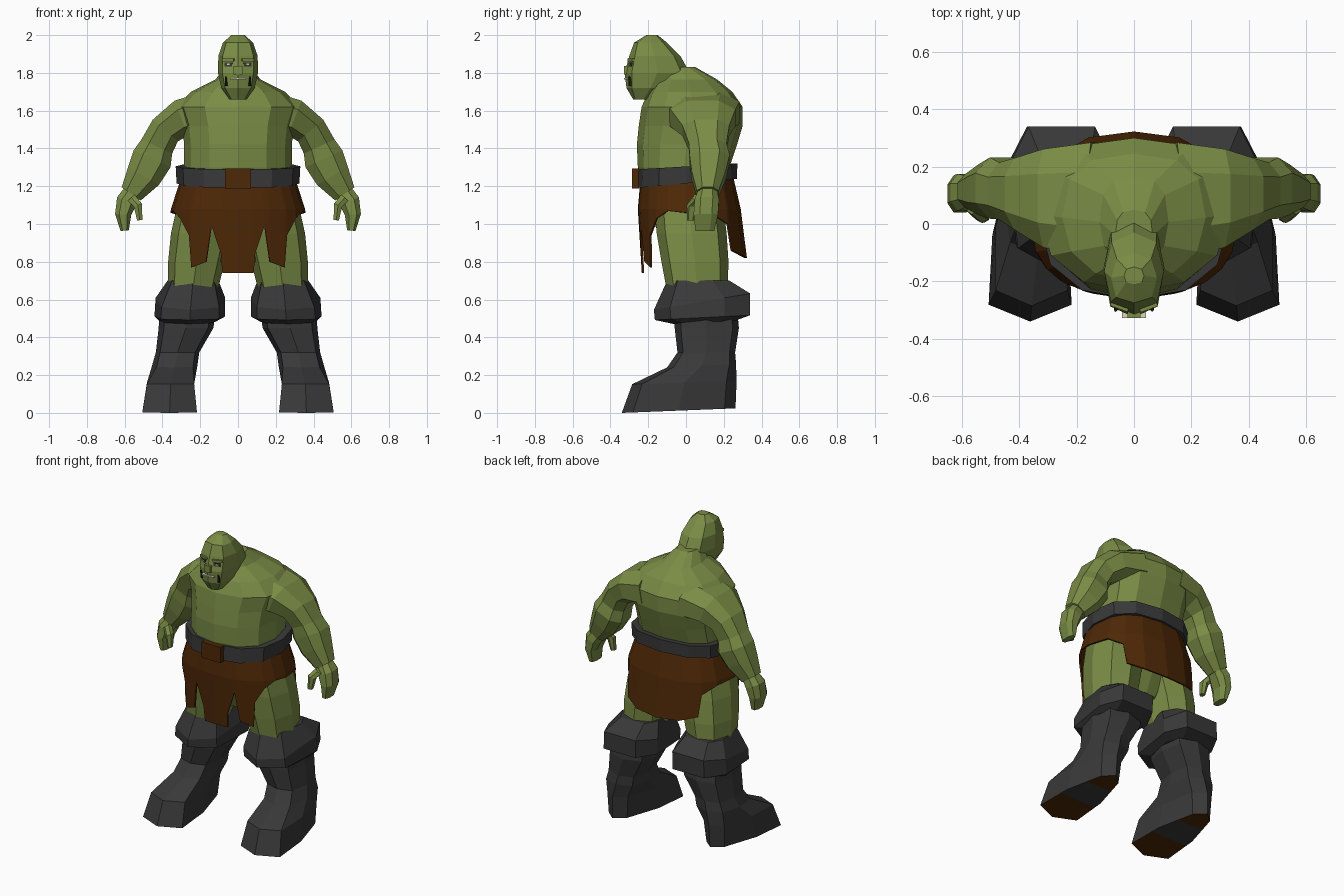
import bpy, bmesh, math
from mathutils import Vector

if "Cube" in bpy.data.objects:
    bpy.data.objects.remove(bpy.data.objects["Cube"])


def material(name, rgb):
    m = bpy.data.materials.new(name)
    m.diffuse_color = (*rgb, 1)
    m.use_nodes = True
    m.node_tree.nodes["Principled BSDF"].inputs["Base Color"].default_value = m.diffuse_color
    return m


GREEN = material("green skin", (0.193, 0.262, 0.060))
GREY = material("charcoal leather", (0.040, 0.040, 0.040))
BROWN = material("brown leather", (0.076, 0.021, 0.002))
IVORY = material("ivory", (0.70, 0.68, 0.50))
DARK = material("dark tusk", (0.012, 0.012, 0.01))


def finish(name, bm, *mats):
    bmesh.ops.recalc_face_normals(bm, faces=bm.faces)
    me = bpy.data.meshes.new(name)
    bm.to_mesh(me)
    bm.free()
    ob = bpy.data.objects.new(name, me)
    for m in mats:
        me.materials.append(m)
    bpy.context.collection.objects.link(ob)
    return ob


def power(v, e):
    return math.copysign(abs(v) ** (2 / e), v)


def ring(z, cx, rx, yf, yb, n=8, ef=2.4, eb=2.4, tilt=0, k=0):
    """Rounded cross-section; tilt raises the back, k widens the front."""
    pts, cy, ry = [], (yf + yb) / 2, (yb - yf) / 2
    for i in range(n):
        t = math.tau * i / n
        s, c = math.sin(t), math.cos(t)
        e = ef if c > 0 else eb
        u, v = power(s, e), power(c, e)
        pts.append((cx + rx * u * (1 + k * v), cy - ry * v, z - tilt * ry * v))
    return pts


def loft(name, rings, *mats, side=1, cuts=()):
    bm = bmesh.new()
    loops = [[bm.verts.new((side * x, y, z)) for x, y, z in r] for r in rings]
    n = len(loops[0])
    for a, b in zip(loops, loops[1:]):
        for i in range(n):
            j = (i + 1) % n
            bm.faces.new((a[i], a[j], b[j], b[i]))
    bm.faces.new(loops[0])
    bm.faces.new(loops[-1])
    for y in cuts:  # split the sole into bands across y
        geom = [f for f in bm.faces if all(v.co.z < .05 for v in f.verts)]
        geom += list({e for f in geom for e in f.edges} | {v for f in geom for v in f.verts})
        bmesh.ops.bisect_plane(bm, geom=geom, plane_co=(0, y, 0), plane_no=(0, 1, 0))
    return finish(name, bm, *mats)


def limb(name, nodes, mat, side, n=8):
    """Tube through (x, y, z, half width, half depth), square to its path in xz."""
    rings = []
    for i, (x, y, z, a, b) in enumerate(nodes):
        p, q = nodes[max(i - 1, 0)], nodes[min(i + 1, len(nodes) - 1)]
        d = Vector((q[0] - p[0], 0, q[2] - p[2])).normalized()
        r = []
        for j in range(n):
            t = math.tau * (j + 0.5) / n
            u, v = a * power(math.cos(t), 2.5) * 1.06, b * power(math.sin(t), 2.5) * 1.06
            r.append((x - d.z * u, y + v, z + d.x * u))
        rings.append(r)
    return loft(name, rings, mat, side=side)


def box(name, loc, size, mat, rot=0):
    bm = bmesh.new()
    bmesh.ops.create_cube(bm, size=1)
    bmesh.ops.scale(bm, vec=size, verts=bm.verts)
    ob = finish(name, bm, mat)
    ob.location = loc
    ob.rotation_euler.z = rot
    return ob


# torso with hunched back, pelvis and neck
torso = [(0.80, .11, -.07, .12), (0.92, .20, -.13, .17), (1.05, .26, -.19, .21),
         (1.30, .285, -.255, .23), (1.42, .285, -.26, .27), (1.52, .295, -.25, .30),
         (1.62, .33, -.235, .30), (1.70, .25, -.20, .245), (1.765, .12, -.15, .165),
         (1.83, .065, -.13, .05)]
body = loft("torso", [ring(z, 0, w, f, b, 12, 2.2, 2.7) for z, w, f, b in torso], GREEN)

# head
skull = [(1.66, .045, -.28, -.17), (1.72, .088, -.315, -.06), (1.80, .106, -.325, .02),
         (1.89, .104, -.30, -.03), (1.96, .08, -.275, -.10), (2.0, .035, -.21, -.15)]
head = loft("head", [ring(z, 0, w, f, b, 8, 2.8, 2.4) for z, w, f, b in skull], GREEN)
bpy.context.view_layer.update()


def on_face(x, z):
    return head.ray_cast(Vector((x, -1, z)), Vector((0, 1, 0)))[1]


# face details
box("nose", (0, -.313, 1.815), (.045, .03, .045), GREEN)
box("mouth", on_face(0, 1.768) + Vector((0, .004, 0)), (.085, .022, .008), IVORY)
for s, tag in ((1, "right"), (-1, "left")):
    p = on_face(s * .05, 1.845)
    box("eye_" + tag, p, (.042, .008, .022), GREY, s * .35)
    box("pupil_" + tag, p + Vector((0, -.003, 0)), (.012, .008, .009), IVORY, s * .35)
    box("brow_" + tag, on_face(s * .05, 1.868), (.065, .02, .015), GREEN, s * .35)
    p = on_face(s * .062, 1.75)
    loft("tusk_" + tag, [ring(p.z - .02, s * .062, .009, p.y - .012, p.y + .02, 6),
                         ring(p.z + .03, s * .064, .004, p.y - .014, p.y - .004, 6)], DARK)

# belt and buckle
loft("belt", [ring(1.215, 0, .325, -.265, .27, 12, 2.3, 2.5, .09),
              ring(1.305, 0, .33, -.262, .272, 12, 2.3, 2.5, .06)], GREY)
box("buckle", (0, -.268, 1.24), (.14, .036, .105), BROWN)

# ragged skirt: (angle from the front, hem height) for one half
hem = [(0, .74), (10, .74), (11, .84), (19, .99), (24, .80), (40, .77), (43, .94),
       (56, 1.03), (72, 1.07), (90, 1.06), (115, 1.05), (134, 1.0), (137, .86),
       (158, .83), (180, .82)]
columns = hem + [(360 - a, z) for a, z in hem[-2:0:-1]]


def skirt_point(angle, z):
    t = (1.25 - z) / 0.45
    a = math.radians(angle)
    flare = min(1, t / .4)
    front = .24 + .028 * flare - .03 * t
    depth = front if math.cos(a) > 0 else .25 + .02 * flare + .055 * t
    return ((.30 + .058 * flare) * power(math.sin(a), 2.4), -depth * power(math.cos(a), 2.4), z)


bm = bmesh.new()
grid = []
for a, low in columns:
    mid = max(low + .01, 1.08)
    top = 1.225 - .02 * math.cos(math.radians(a))
    grid.append([bm.verts.new(skirt_point(a, z)) for z in (top, mid, low)])
for a, b in zip(grid, grid[1:] + grid[:1]):
    for i in range(2):
        bm.faces.new((a[i], b[i], b[i + 1], a[i + 1]))
skirt = finish("skirt", bm, BROWN)
solid = skirt.modifiers.new("thickness", "SOLIDIFY")
solid.thickness = .01

# limbs and boots, both sides
arm = [(.14, .08, 1.59, .12, .205), (.30, .09, 1.56, .10, .172), (.385, .105, 1.495, .088, .125),
       (.43, .115, 1.41, .09, .10), (.455, .125, 1.345, .108, .107),
       (.50, .12, 1.255, .095, .09), (.565, .115, 1.16, .062, .058)]
hand = [(.555, .115, 1.17, .05, .05), (.59, .11, 1.12, .055, .065),
        (.608, .105, 1.05, .043, .065), (.60, .10, .965, .022, .05)]
thumb = [(.565, .06, 1.14, .025, .025), (.53, .03, 1.10, .024, .025), (.52, .025, 1.02, .015, .018)]
thigh = [(1.15, .16, .15, -.17, .19), (.95, .195, .16, -.155, .215),
         (.80, .22, .15, -.13, .225), (.64, .24, .13, -.10, .22)]
cuff = [(.70, .238, .137, -.10, .24, 0), (.59, .252, .187, -.17, .355, .17),
        (.505, .255, .19, -.165, .355, .05), (.48, .265, .15, -.07, .27, .05)]
boot = [(.56, .265, .15, -.06, .27, 0, 0), (.45, .275, .145, -.06, .28, 0, 0),
        (.32, .32, .115, -.045, .26, 0, 0), (.25, .335, .12, -.10, .265, .05, 0),
        (.16, .357, .125, -.285, .268, .03, .3), (.012, .362, .132, -.34, .262, .04, .45)]
for s, tag in ((1, "right"), (-1, "left")):
    # arm merged into the torso, the separate copy stays hidden
    upper = limb("arm_" + tag, arm, GREEN, s)
    merge = body.modifiers.new("merge_arm_" + tag, "BOOLEAN")
    merge.operation, merge.solver, merge.object = "UNION", "EXACT", upper
    upper.hide_render = True
    upper.hide_set(True)
    limb("hand_" + tag, hand, GREEN, s)
    limb("thumb_" + tag, thumb, GREEN, s, 6)
    loft("thigh_" + tag, [ring(*r, n=8) for r in thigh], GREEN, side=s)
    loft("boot_cuff_" + tag, [ring(*r[:5], n=7, ef=2.4, eb=3.5, tilt=r[5]) for r in cuff], GREY, side=s)
    ob = loft("boot_" + tag, [ring(*r[:5], n=8, ef=3.2, eb=3.2, tilt=r[5], k=r[6]) for r in boot],
              GREY, BROWN, side=s, cuts=(-.1, .1))
    for f in ob.data.polygons:  # brown toe and heel soles, grey arch
        if f.normal.z < -.9 and abs(f.center.y) > .08:
            f.material_index = 1
